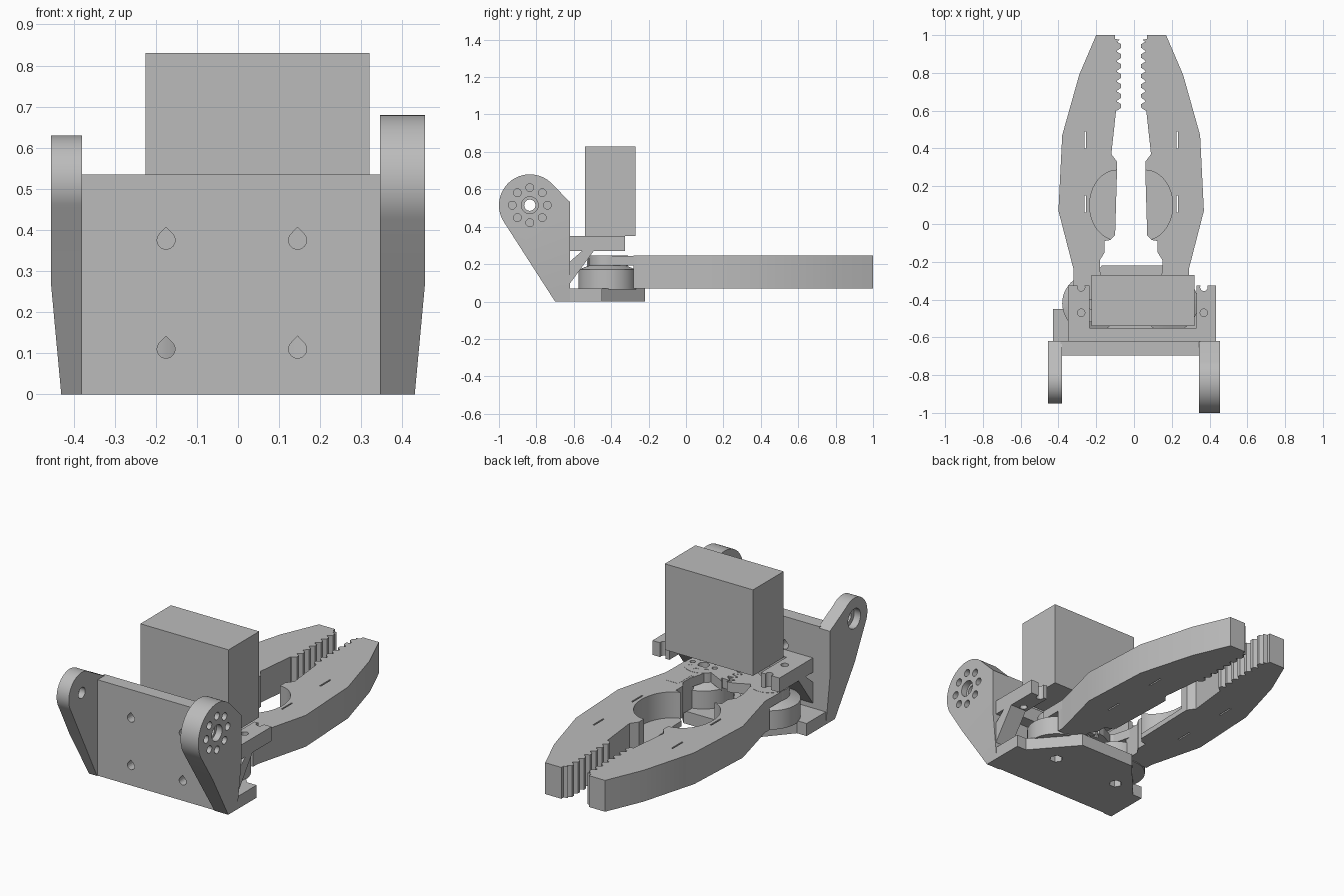
import bpy, bmesh
from math import sin, cos, pi, radians

cube = bpy.data.objects.get("Cube")
if cube:
    bpy.data.objects.remove(cube, do_unlink=True)

grey = bpy.data.materials.new("plain grey")
grey.use_nodes = True
grey.diffuse_color = (0.5, 0.5, 0.5, 1)
grey.node_tree.nodes["Principled BSDF"].inputs["Base Color"].default_value = (0.5, 0.5, 0.5, 1)


def to_xyz(axis, p, t):
    return {"x": (t, p[0], p[1]), "y": (p[0], t, p[1]), "z": (p[0], p[1], t)}[axis]


def prisms(name, outlines, axis, lo, hi):
    """One object made of outlines extruded along an axis."""
    bm = bmesh.new()
    for pts in outlines:
        a = [bm.verts.new(to_xyz(axis, p, lo)) for p in pts]
        b = [bm.verts.new(to_xyz(axis, p, hi)) for p in pts]
        bm.faces.new(a)
        bm.faces.new(b[::-1])
        for i in range(len(pts)):
            j = (i + 1) % len(pts)
            bm.faces.new((a[j], a[i], b[i], b[j]))
    bmesh.ops.recalc_face_normals(bm, faces=bm.faces)
    me = bpy.data.meshes.new(name)
    bm.to_mesh(me)
    bm.free()
    ob = bpy.data.objects.new(name, me)
    bpy.context.collection.objects.link(ob)
    me.materials.append(grey)
    return ob


def cut(ob, outlines, axis, lo, hi):
    """Cut extruded outlines out of an object."""
    tool = prisms("cutter", outlines, axis, lo, hi)
    mod = ob.modifiers.new("cut", "BOOLEAN")
    mod.operation, mod.solver, mod.object = "DIFFERENCE", "EXACT", tool
    bpy.context.view_layer.objects.active = ob
    bpy.ops.object.modifier_apply(modifier=mod.name)
    bpy.data.objects.remove(tool, do_unlink=True)


def smooth(ob):
    bpy.ops.object.select_all(action="DESELECT")
    ob.select_set(True)
    bpy.context.view_layer.objects.active = ob
    bpy.ops.object.shade_smooth_by_angle(angle=radians(25))


def oval(cx, cy, rx, ry=None, n=32):
    ry = ry or rx
    return [(cx + rx * cos(2 * pi * i / n), cy + ry * sin(2 * pi * i / n)) for i in range(n)]


def rect(x0, x1, y0, y1):
    return [(x0, y0), (x1, y0), (x1, y1), (x0, y1)]


def ring(cx, cy, radius, hole):
    return [oval(cx + radius * cos(i * pi / 4), cy + radius * sin(i * pi / 4), hole, n=16) for i in range(8)]


def teardrop(cx, cz, r):
    arc = [(cx + r * cos(radians(a)), cz + r * sin(radians(a))) for a in range(140, 401, 20)]
    return arc + [(cx, cz + r * 1.45)]


# Front wall with teardrop screw holes
wall = prisms("front_wall", [rect(-0.39, 0.35, 0, 0.535)], "y", -0.695, -0.62)
cut(wall, [teardrop(x, z, 0.022) for x in (-0.175, 0.145) for z in (0.375, 0.11)], "y", -0.8, -0.5)


# Side arms, each a rounded ear on a sloping leg, thinned toward the foot
ear_y, ear_z = -0.835, 0.515


def side_arm(name, inner, outer, r):
    arc = [(ear_y + r * cos(radians(a)), ear_z + r * sin(radians(a))) for a in range(50, 214, 6)]
    ob = prisms(name, [[(-0.62, 0), (-0.62, ear_z + r * 0.1)] + arc + [(-0.70, 0)]],
                "x", min(inner, outer), max(inner, outer))
    bm = bmesh.new()
    bm.from_mesh(ob.data)
    bmesh.ops.bisect_plane(bm, geom=bm.verts[:] + bm.edges[:] + bm.faces[:],
                           plane_co=(0, 0, 0.27), plane_no=(0, 0, 1))
    for v in bm.verts:
        if v.co.z < 0.01 and abs(v.co.x - outer) < 0.001:
            v.co.x *= 0.945
    bm.to_mesh(ob.data)
    bm.free()
    return ob


arm = side_arm("left_arm", 0.345, 0.455, 0.165)
cut(arm, [oval(ear_y, ear_z, 0.03)] + ring(ear_y, ear_z, 0.094, 0.021), "x", 0.3, 0.5)
cut(arm, [oval(ear_y, ear_z, 0.045)], "x", 0.42, 0.5)
smooth(arm)
arm = side_arm("right_arm", -0.38, -0.455, 0.115)
cut(arm, [oval(ear_y, ear_z, 0.03)], "x", -0.5, -0.3)
cut(arm, [oval(ear_y, ear_z, 0.055)], "x", -0.5, -0.415)
smooth(arm)

# Base plate with hexagonal pivot pockets
mid, pivot_x, pivot_y = -0.02, 0.205, -0.42
pivots = (mid - pivot_x, mid + pivot_x)
half = [(0.43, -0.69), (0.43, -0.45), (0.37, -0.45), (0.17, -0.22)]
base = prisms("base_plate", [half + [(-x, y) for x, y in half[::-1]]], "z", 0, 0.07)
cut(base, [oval(x, pivot_y, 0.035, n=6) for x in pivots], "z", -0.1, 0.05)

# Motor block and its open-backed mounting bracket
prisms("motor", [rect(-0.225, 0.32, -0.54, -0.27)], "z", 0.35, 0.83)
bracket = prisms("motor_bracket", [[
    (-0.35, -0.63), (0.435, -0.63), (0.435, -0.325), (0.33, -0.325),
    (0.33, -0.55), (-0.235, -0.55), (-0.235, -0.325), (-0.35, -0.325)]], "z", 0.27, 0.35)
cut(bracket, [oval(x, -0.47, 0.02, n=16) for x in (-0.28, 0.37)]
    + [oval(x, -0.335, 0.02, n=16) for x in (-0.28, 0.37)], "z", 0.2, 0.4)
for side, x in (("right", -0.35), ("left", 0.335)):
    prisms(side + "_brace", [[(-0.625, 0.09), (-0.49, 0.275), (-0.55, 0.275), (-0.625, 0.21)]],
           "x", x, x + 0.1)

# Jaw outline: outer edge, then the inner edge with its gripping teeth
outline = [(-0.10, 1), (-0.20, 1), (-0.29, 0.79), (-0.38, 0.47), (-0.40, 0.07),
           (-0.32, -0.24), (-0.32, -0.28), (-0.18, -0.28), (-0.18, -0.19),
           (-0.155, -0.15), (-0.155, -0.09), (-0.125, -0.085), (-0.10, -0.06),
           (-0.09, 0.28), (-0.09, 0.33), (-0.12, 0.37), (-0.095, 0.6)]
teeth, step = 7, 0.37 / 7
for i in range(teeth):
    y = 0.6 + i * step
    outline += [(-0.09, y), (-0.068, y + step * 0.3), (-0.068, y + step * 0.65), (-0.09, y + step * 0.9)]
outline += [(-0.075, 0.975), (-0.10, 0.98)]


def gear(cx, facing, shift):
    """Round hub with a toothed sector facing the other gear."""
    pts = []
    for a in range(-180, 180, 3):
        r = 0.1
        if abs(a) <= 30:
            r = 0.22 if (a + shift) % 12 < 6 else 0.185
        pts.append((cx + facing * r * cos(radians(a)), pivot_y + r * sin(radians(a))))
    return pts


for side, sign in (("right", 1), ("left", -1)):
    def place(pts):
        return [(x if sign == 1 else -0.03 - x, y) for x, y in pts]
    px = mid - sign * pivot_x

    # Jaw with a scooped round recess and two thin slits
    jaw = prisms(side + "_jaw", [place(outline)], "z", 0.07, 0.245)
    cut(jaw, [place(oval(-0.09, 0.1, 0.145, 0.185, 48))], "z", 0.10, 0.3)
    cut(jaw, [place(rect(-0.262, -0.254, y, y + 0.09)) for y in (0.06, 0.40)], "z", 0, 0.3)
    smooth(jaw)

    # Link, gear and round spacer at the pivot
    prisms(side + "_link", [place([(-0.32, -0.25), (-0.18, -0.25), (-0.14, -0.40), (-0.32, -0.40)])],
           "z", 0.192, 0.244)
    wheel = prisms(side + "_gear", [gear(px, sign, 0 if sign == 1 else 6)], "z", 0.19, 0.245)
    holes = [oval(px, pivot_y, 0.03, n=20)]
    if side == "left":
        holes += ring(px, pivot_y, 0.068, 0.015)
    cut(wheel, holes, "z", 0.1, 0.3)
    spacer = prisms(side + "_spacer", [oval(px, pivot_y, 0.155, n=48)], "z", 0.065, 0.17)
    smooth(spacer)
    bpy.ops.mesh.primitive_cone_add(vertices=48, radius1=0.155, radius2=0.1, depth=0.022,
                                    location=(px, pivot_y, 0.181))
    cap = bpy.context.object
    cap.name = side + "_spacer_cap"
    cap.data.materials.append(grey)

# Stop block beside the left jaw
prisms("jaw_stop", [rect(0.16, 0.24, -0.28, -0.16)], "z", 0.071, 0.246)
